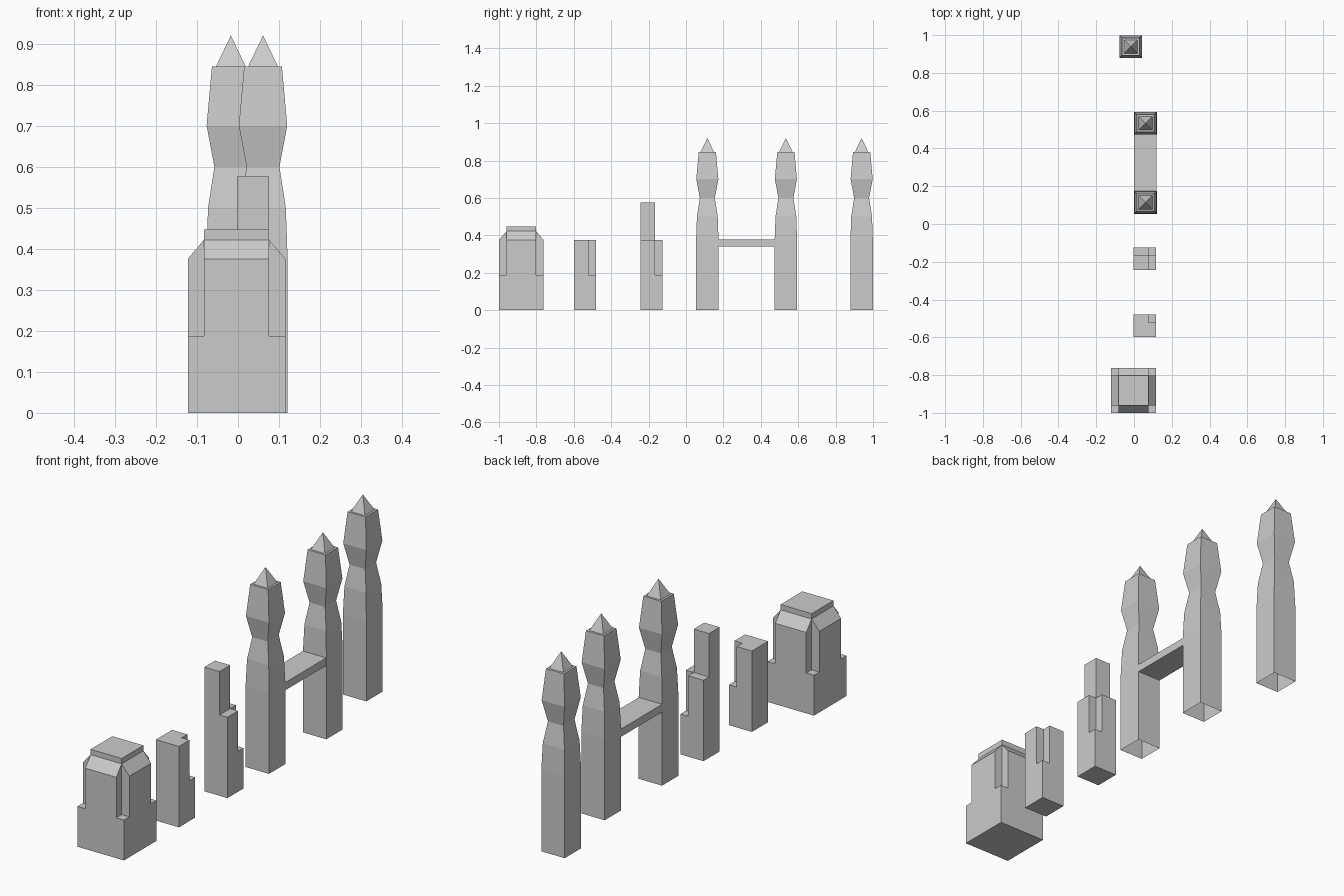
import bpy, bmesh

if "Cube" in bpy.data.objects:
    bpy.data.objects.remove(bpy.data.objects["Cube"])


def finish(name, bm):
    bmesh.ops.recalc_face_normals(bm, faces=bm.faces)
    mesh = bpy.data.meshes.new(name)
    bm.to_mesh(mesh)
    bm.free()
    obj = bpy.data.objects.new(name, mesh)
    bpy.context.collection.objects.link(obj)
    return obj


def ring(bm, cx, cy, h, z):
    return [bm.verts.new((cx + sx * h, cy + sy * h, z))
            for sx, sy in ((-1, -1), (1, -1), (1, 1), (-1, 1))]


def prism(bm, outline, z0, z1, top=True, bottom=True):
    lo = [bm.verts.new((x, y, z0)) for x, y in outline]
    hi = [bm.verts.new((x, y, z1)) for x, y in outline]
    n = len(outline)
    for i in range(n):
        j = (i + 1) % n
        bm.faces.new((lo[i], lo[j], hi[j], hi[i]))
    if top:
        bm.faces.new(hi)
    if bottom:
        bm.faces.new(lo[::-1])


def rect(x0, x1, y0, y1):
    return [(x0, y0), (x1, y0), (x1, y1), (x0, y1)]


# Square spired towers: (half width, height) profile, open underneath
PROFILE = [(0.06, 0), (0.06, 0.375), (0.0555, 0.5), (0.04, 0.6),
           (0.059, 0.7), (0.046, 0.845), (0.036, 0.845)]


def tower(name, cx, cy):
    bm = bmesh.new()
    rings = [ring(bm, cx, cy, h, z) for h, z in PROFILE]
    for a, b in zip(rings, rings[1:]):
        for i in range(4):
            j = (i + 1) % 4
            bm.faces.new((a[i], a[j], b[j], b[i]))
    tip = bm.verts.new((cx, cy, 0.92))
    for i in range(4):
        bm.faces.new((rings[-1][i], rings[-1][(i + 1) % 4], tip))
    finish(name, bm)


tower("bridge_tower_front", 0.061, 0.114)
tower("bridge_tower_back", 0.061, 0.534)
tower("lone_tower", -0.0175, 0.939)

# Sky bridge
bm = bmesh.new()
prism(bm, rect(0.001, 0.12, 0.173, 0.475), 0.341, 0.377)
finish("sky_bridge", bm)


# Small blocks: square plan with the back right corner cut away above mid height
def notched_block(name, y0, tall=None):
    x0, x1, xn = -0.002, 0.116, 0.076
    y1, yn = y0 + 0.118, y0 + 0.077
    plan = [(x0, y0), (x1, y0), (x1, yn), (xn, yn), (xn, y1), (x0, y1)]
    bm = bmesh.new()
    prism(bm, rect(x0, x1, y0, y1), 0, 0.187, top=False)
    prism(bm, plan, 0.187, 0.375, bottom=False)
    prism(bm, rect(xn, x1, yn, y1), 0.187, 0.187, bottom=False)
    bmesh.ops.dissolve_degenerate(bm, dist=1e-5, edges=bm.edges)
    bmesh.ops.remove_doubles(bm, verts=bm.verts, dist=1e-5)
    if tall:
        prism(bm, rect(x0, xn, y0, yn), 0.375, tall, bottom=False)
    finish(name, bm)


notched_block("short_block", -0.598)
notched_block("stepped_block", -0.243, 0.576)

# Wide building: base, cross-shaped upper floors with sloped eaves, roof slab
CX, CY, R, C = -0.0035, -0.881, 0.119, 0.0795
bm = bmesh.new()
prism(bm, rect(CX - R, CX + R, CY - R, CY + R), 0, 0.187)
finish("wide_base", bm)

bm = bmesh.new()
for dx, dy in ((1, 0), (0, 1), (-1, 0), (0, -1)):
    def point(out, side, z):
        return bm.verts.new((CX + dx * out - dy * side, CY + dy * out + dx * side, z))
    a, b = ([point(R, s, 0.187), point(R, s, 0.375), point(C, s, 0.422),
             point(C, s, 0.187)] for s in (-C, C))
    bm.faces.new((a[0], b[0], b[1], a[1]))
    bm.faces.new((a[1], b[1], b[2], a[2]))
    bm.faces.new(a)
    bm.faces.new(b[::-1])
bmesh.ops.remove_doubles(bm, verts=bm.verts, dist=1e-5)
finish("wide_upper_floors", bm)

bm = bmesh.new()
prism(bm, rect(CX - C, CX + C, CY - C, CY + C), 0.422, 0.447)
finish("roof_slab", bm)
